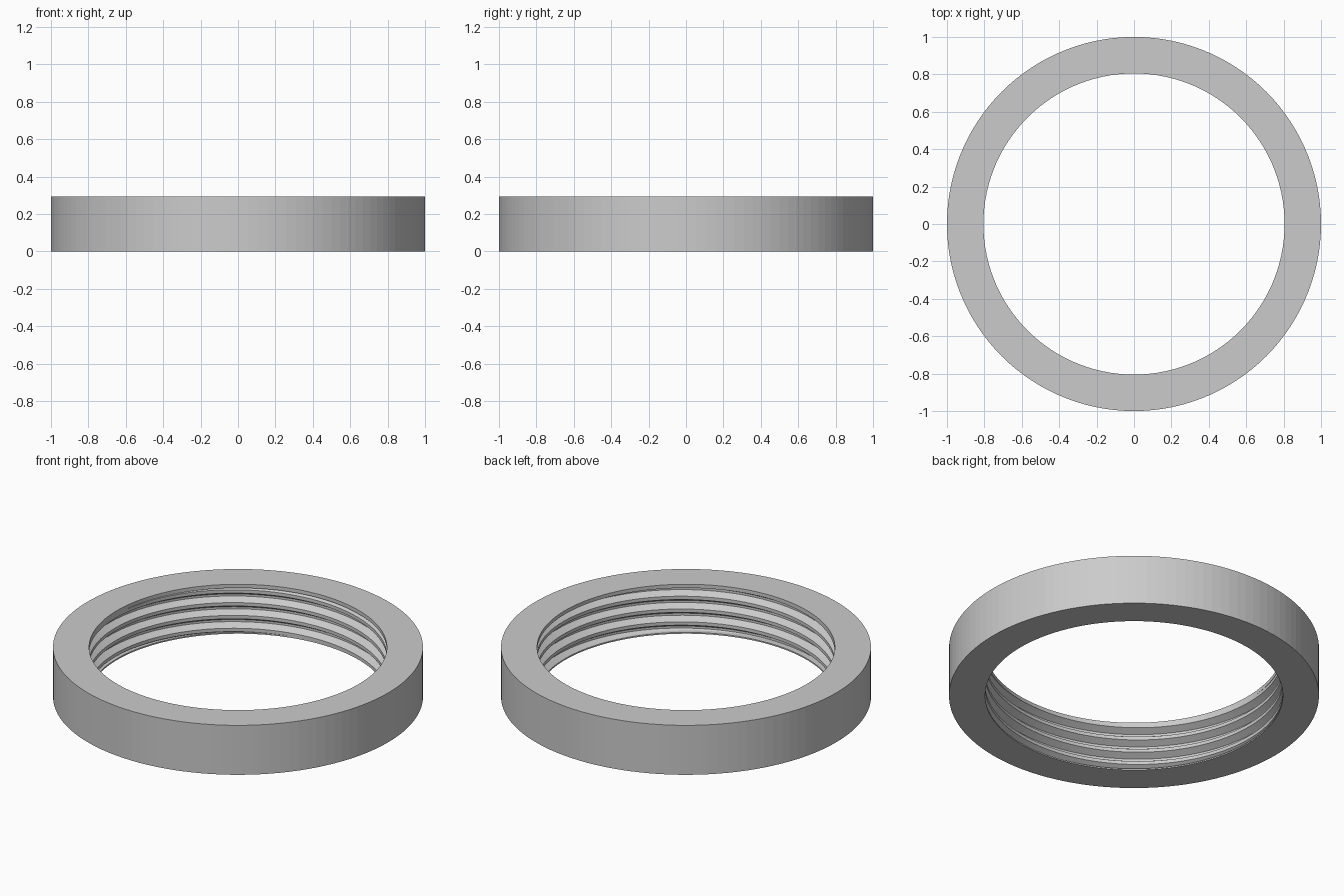
import bpy, bmesh, math

if "Cube" in bpy.data.objects:
    bpy.data.objects.remove(bpy.data.objects["Cube"], do_unlink=True)

SEGMENTS = 120
OUTER, CREST, ROOT = 1.0, 0.805, 0.842
HEIGHT, LIP_LOW, LIP_HIGH = 0.295, 0.008, 0.273
PITCH, FLANK, LAND = 0.0765, 0.022, 0.02
GROOVE = PITCH - LAND - FLANK      # from crest edge to the far end of the root
START = 0.245 - PITCH / 8          # height of a crest's upper edge at angle zero


def thread_radius(offset):
    """Radius of the trapezoid thread, measured upward from a crest's upper edge."""
    t = offset % PITCH
    rise = min(t / FLANK, (PITCH - LAND - t) / FLANK, 1)
    return CREST + (ROOT - CREST) * max(rise, 0)


def section(angle):
    """Closed radius/height outline of the ring at one angle."""
    base = START + PITCH * angle / math.tau
    points = [(OUTER, 0), (CREST, 0), (CREST, LIP_LOW)]
    for turn in range(-6, 4):
        for step in (0, FLANK, GROOVE, GROOVE + FLANK):
            z = base + turn * PITCH + step
            z = min(max(z, LIP_LOW), LIP_HIGH)
            points.append((thread_radius(z - base + 1e-9), z))
    return points + [(CREST, LIP_HIGH), (CREST, HEIGHT), (OUTER, HEIGHT)]


# Ring swept around the axis, with a helical thread inside
bm = bmesh.new()
rings = []
for i in range(SEGMENTS + 1):
    a = math.tau * i / SEGMENTS
    rings.append([bm.verts.new((r * math.cos(a), r * math.sin(a), z))
                  for r, z in section(a)])
for near, far in zip(rings, rings[1:]):
    for j in range(len(near)):
        k = (j + 1) % len(near)
        bm.faces.new((near[j], near[k], far[k], far[j]))
bmesh.ops.remove_doubles(bm, verts=bm.verts, dist=1e-5)
bmesh.ops.dissolve_degenerate(bm, edges=bm.edges, dist=1e-6)
bmesh.ops.recalc_face_normals(bm, faces=bm.faces)

mesh = bpy.data.meshes.new("threaded_ring")
bm.to_mesh(mesh)
bm.free()
ring = bpy.data.objects.new("threaded_ring", mesh)
bpy.context.collection.objects.link(ring)

# Plain grey finish
grey = bpy.data.materials.new("light_grey")
grey.use_nodes = True
colour = (0.6, 0.6, 0.6, 1)
grey.diffuse_color = colour
grey.node_tree.nodes["Principled BSDF"].inputs["Base Color"].default_value = colour
mesh.materials.append(grey)
